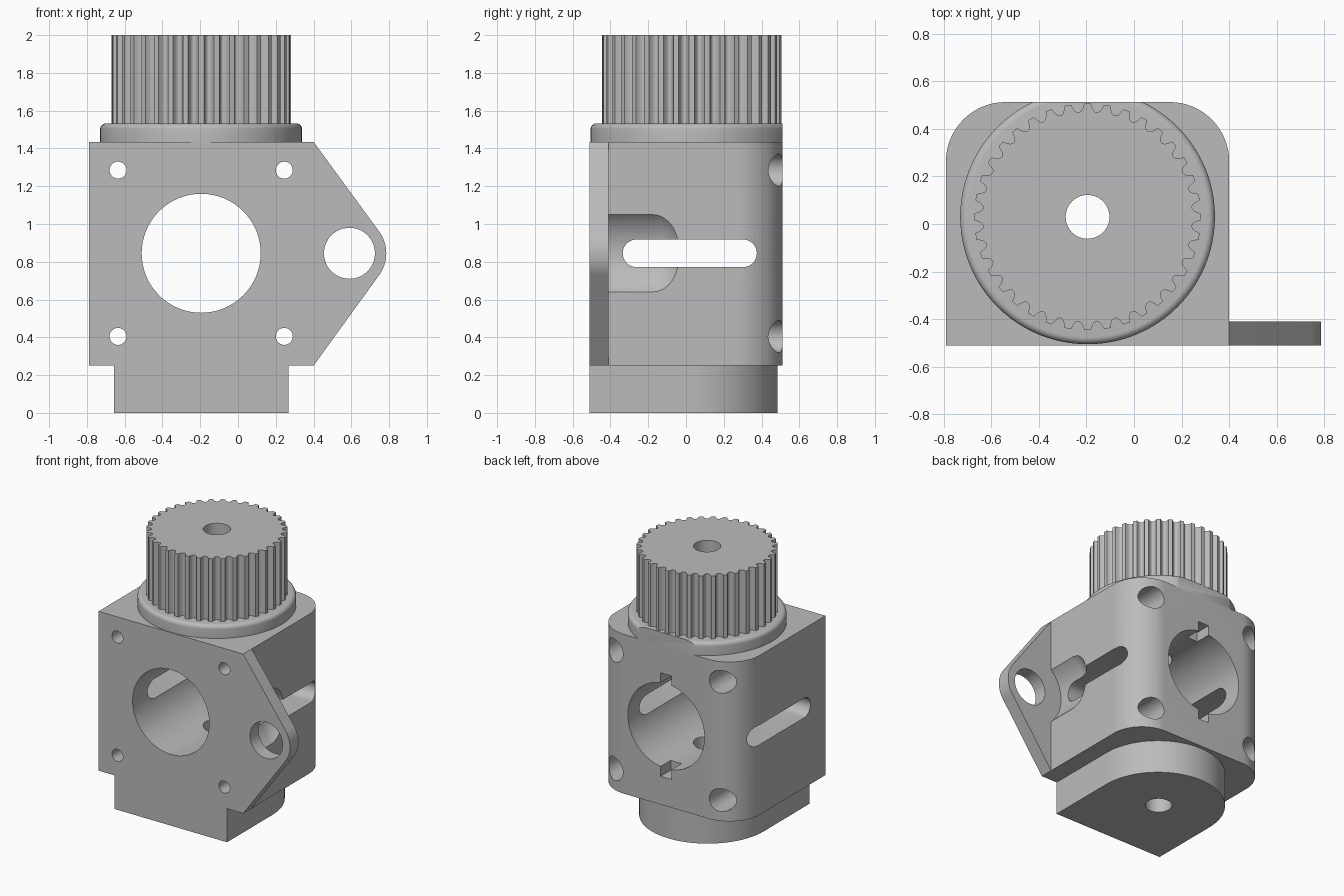
import bpy, bmesh
from math import sin, cos, pi, radians, sqrt

cube = bpy.data.objects.get("Cube")
if cube:
    bpy.data.objects.remove(cube)

grey = bpy.data.materials.new("plain grey")
grey.use_nodes = True
grey.diffuse_color = (0.5, 0.5, 0.5, 1)
grey.node_tree.nodes["Principled BSDF"].inputs["Base Color"].default_value = (0.5, 0.5, 0.5, 1)

AXES = {
    "x": lambda a, b, t: (t, a, b),
    "y": lambda a, b, t: (a, t, b),
    "z": lambda a, b, t: (a, b, t),
}


def arc(cx, cy, r, start, end, n=16):
    return [(cx + r * cos(radians(start + (end - start) * i / n)),
             cy + r * sin(radians(start + (end - start) * i / n))) for i in range(n + 1)]


def circle(cx, cy, r, n=64):
    return arc(cx, cy, r, 0, 360, n)[:-1]


def rect(x0, y0, x1, y1):
    return [(x0, y0), (x1, y0), (x1, y1), (x0, y1)]


def loft(name, axis, sections):
    """Closed solid through equal-length outlines, each at a distance along the axis."""
    bm = bmesh.new()
    rings = [[bm.verts.new(AXES[axis](a, b, t)) for a, b in outline] for outline, t in sections]
    for low, high in zip(rings, rings[1:]):
        for i in range(len(low)):
            j = (i + 1) % len(low)
            bm.faces.new((low[i], low[j], high[j], high[i]))
    bm.faces.new(rings[0])
    bm.faces.new(rings[-1])
    bmesh.ops.recalc_face_normals(bm, faces=bm.faces)
    mesh = bpy.data.meshes.new(name)
    bm.to_mesh(mesh)
    bm.free()
    mesh.materials.append(grey)
    obj = bpy.data.objects.new(name, mesh)
    bpy.context.collection.objects.link(obj)
    return obj


def prism(name, axis, outline, low, high):
    return loft(name, axis, [(outline, low), (outline, high)])


def combine(target, tools, operation="DIFFERENCE"):
    """Apply each tool to the target and remove the tool."""
    bpy.context.view_layer.objects.active = target
    for tool in tools:
        tool.hide_render = True
        mod = target.modifiers.new("combine", "BOOLEAN")
        mod.operation = operation
        mod.solver = "EXACT"
        mod.object = tool
        bpy.ops.object.modifier_apply(modifier=mod.name)
        bpy.data.objects.remove(tool)


def finish(obj):
    bpy.ops.object.select_all(action="DESELECT")
    obj.select_set(True)
    bpy.context.view_layer.objects.active = obj
    bpy.ops.object.shade_smooth_by_angle(angle=radians(30))


# Main dimensions
LEFT, RIGHT, FRONT, BACK = -0.79, 0.40, -0.51, 0.512
BASE, TOP = 0.25, 1.435
CX, CY, CZ = -0.195, 0.03, 0.845
LUG_X, CORNER = 0.59, 0.25


def shaft_bore():
    return prism("shaft_bore", "z", circle(CX, CY, 0.092), -0.1, 2.1)


# Block with rounded rear corners
housing = prism("housing", "z",
                [(LEFT, FRONT), (RIGHT, FRONT)]
                + arc(RIGHT - CORNER, BACK - CORNER, CORNER, 0, 90)
                + arc(LEFT + CORNER, BACK - CORNER, CORNER, 90, 180), BASE, TOP)

# Clearance scooped from the side behind the lug, with a rounded inner end
scoop = [(circle(LUG_X, CZ, 0.28), -0.45)]
for i in range(9):
    a = pi / 2 * i / 8
    scoop.append((circle(LUG_X, CZ, 0.12 + 0.16 * cos(a)), -0.18 + 0.16 * sin(a)))
combine(housing, [loft("scoop", "y", scoop)])

# Pointed lug plate and D-shaped foot
lug = prism("lug", "y", [(RIGHT - 0.1, BASE), (RIGHT, BASE)]
            + arc(LUG_X, CZ, 0.195, -36, 36) + [(RIGHT, TOP), (RIGHT - 0.1, TOP)], FRONT, -0.41)
foot = prism("foot", "z", [(CX - 0.462, FRONT), (CX + 0.462, FRONT)]
             + arc(CX, 0.023, 0.462, 0, 180, 40), 0, BASE + 0.1)
combine(housing, [lug, foot], "UNION")

# Bores, keyways, side slot and counterbored screw holes
cutters = [
    prism("main_bore", "y", circle(CX, CZ, 0.315), -1, 1),
    prism("lug_hole", "y", circle(LUG_X, CZ, 0.135, 48), -1, -0.3),
    prism("keyway", "y", rect(CX - 0.045, CZ - 0.385, CX + 0.045, CZ + 0.385), 0.39, 1),
    prism("side_slot", "x", arc(0.302, CZ, 0.073, -90, 90)
          + arc(-0.262, CZ, 0.073, 90, 270), -1, 1),
    shaft_bore(),
]
for dx in (-0.44, 0.44):
    for dz in (-0.44, 0.44):
        x, z = CX + dx, CZ + dz
        cutters.append(loft("screw_hole", "y", [
            (circle(x, z, 0.045, 32), -1), (circle(x, z, 0.045, 32), -0.3),
            (circle(x, z, 0.085, 32), -0.3), (circle(x, z, 0.085, 32), 1)]))
combine(housing, cutters)
finish(housing)

# Round flange with softened rim, trimmed flush with the back
rings = [(circle(CX, CY, 0.535, 96), TOP)]
for i in range(7):
    a = pi / 2 * i / 6
    rings.append((circle(CX, CY, 0.505 + 0.03 * cos(a), 96), 1.502 + 0.03 * sin(a)))
flange = loft("flange", "z", rings)
combine(flange, [prism("trim", "z", rect(-1, BACK, 1, 1), 1, 2), shaft_bore()])
finish(flange)

# Toothed pulley with rounded grooves
TEETH, OUTER, DEPTH = 36, 0.476, 0.036
outline = []
for tooth in range(TEETH):
    for k in range(12):
        u = k / 12
        w = min(1, abs(u - 0.5) / 0.29)
        r = OUTER - DEPTH * sqrt(1 - w * w)
        a = 2 * pi * (tooth + u) / TEETH
        outline.append((CX + r * cos(a), CY + r * sin(a)))
pulley = prism("toothed_pulley", "z", outline, 1.53, 2.0)
combine(pulley, [shaft_bore()])
finish(pulley)
